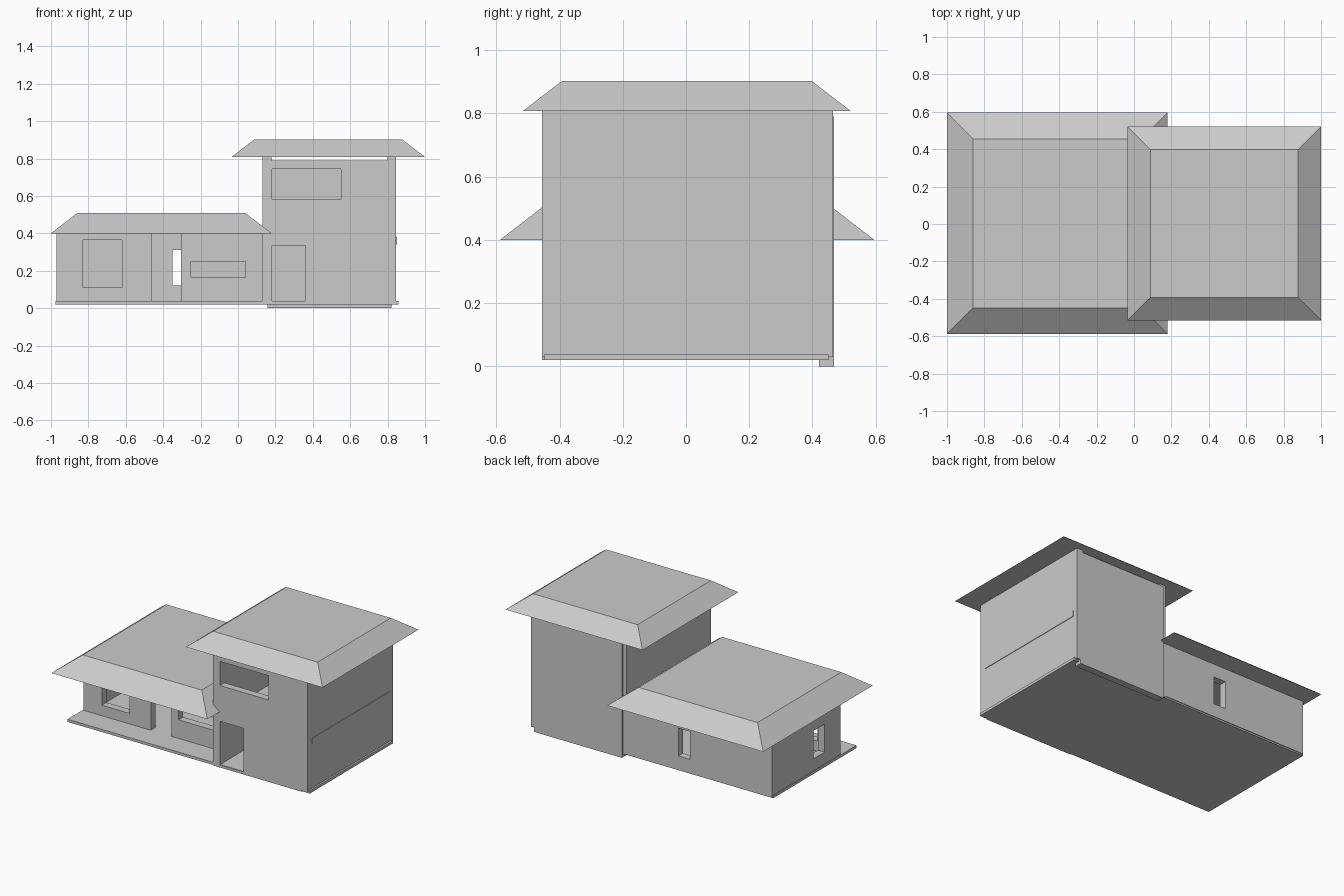
import bpy
import bmesh

if "Cube" in bpy.data.objects:
    bpy.data.objects.remove(bpy.data.objects["Cube"])


def new_object(name, bm):
    bmesh.ops.recalc_face_normals(bm, faces=bm.faces)
    mesh = bpy.data.meshes.new(name)
    bm.to_mesh(mesh)
    bm.free()
    ob = bpy.data.objects.new(name, mesh)
    bpy.context.collection.objects.link(ob)
    return ob


def box(name, x, y, z):
    """Box from (min, max) ranges."""
    bm = bmesh.new()
    bmesh.ops.create_cube(bm, size=1)
    for v in bm.verts:
        v.co = [r[0] if c < 0 else r[1] for c, r in zip(v.co, (x, y, z))]
    return new_object(name, bm)


def cut(wall, x, y, z):
    """Opening cut through a wall."""
    cutter = box(wall.name + "_opening", x, y, z)
    cutter.hide_render = True
    cutter.display_type = 'WIRE'
    mod = wall.modifiers.new("opening", 'BOOLEAN')
    mod.operation = 'DIFFERENCE'
    mod.solver = 'EXACT'
    mod.object = cutter


def roof(name, x, y, z, inset):
    """Hipped roof with a flat top."""
    bm = bmesh.new()
    rings = []
    for h, d in zip(z, (0, inset)):
        x0, x1, y0, y1 = x[0] + d, x[1] - d, y[0] + d, y[1] - d
        rings.append([bm.verts.new((a, b, h)) for a, b in
                      ((x0, y0), (x1, y0), (x1, y1), (x0, y1))])
    for ring in rings:
        bm.faces.new(ring)
    for i in range(4):
        j = (i + 1) % 4
        bm.faces.new((rings[0][i], rings[0][j], rings[1][j], rings[1][i]))
    return new_object(name, bm)


# Ground slab, which also forms the porch in front of the low wing
box("ground_slab", (-0.975, 0.857), (-0.449, 0.45), (0.02, 0.038))

# Low wing
WZ = (0.03, 0.40)
FRONT = (-0.285, -0.235)
bedroom = box("wing_front_wall_left", (-0.97, -0.46), FRONT, WZ)
cut(bedroom, (-0.83, -0.62), (-0.4, -0.1), (0.11, 0.365))
lounge = box("wing_front_wall_right", (-0.305, 0.13), FRONT, WZ)
cut(lounge, (-0.25, 0.04), (-0.4, -0.1), (0.165, 0.25))
side = box("wing_side_wall", (-0.97, -0.92), (-0.235, 0.405), WZ)
cut(side, (-1.1, -0.8), (-0.11, 0.01), (0.12, 0.31))
back = box("wing_back_wall", (-0.97, 0.13), (0.405, 0.455), WZ)
cut(back, (-0.35, -0.26), (0.3, 0.6), (0.12, 0.31))
roof("wing_roof", (-1.0, 0.18), (-0.588, 0.595), (0.40, 0.508), 0.14)

# Tower walls
front = box("tower_front_wall", (0.18, 0.80), (-0.455, -0.405), (0.02, 0.79))
cut(front, (0.181, 0.36), (-0.6, -0.3), (0.037, 0.335))
cut(front, (0.181, 0.55), (-0.6, -0.3), (0.58, 0.745))
box("tower_left_wall", (0.13, 0.18), (-0.455, 0.455), (0.02, 0.81))
box("tower_right_wall", (0.80, 0.845), (-0.455, 0.465), (0.03, 0.81))
box("tower_back_wall", (0.157, 0.82), (0.42, 0.468), (0.0, 0.79))

# Upper floor, slightly proud of the right wall
box("tower_upper_floor", (0.17, 0.849), (-0.41, 0.43), (0.34, 0.38))
roof("tower_roof", (-0.035, 1.0), (-0.515, 0.52), (0.808, 0.902), 0.122)
